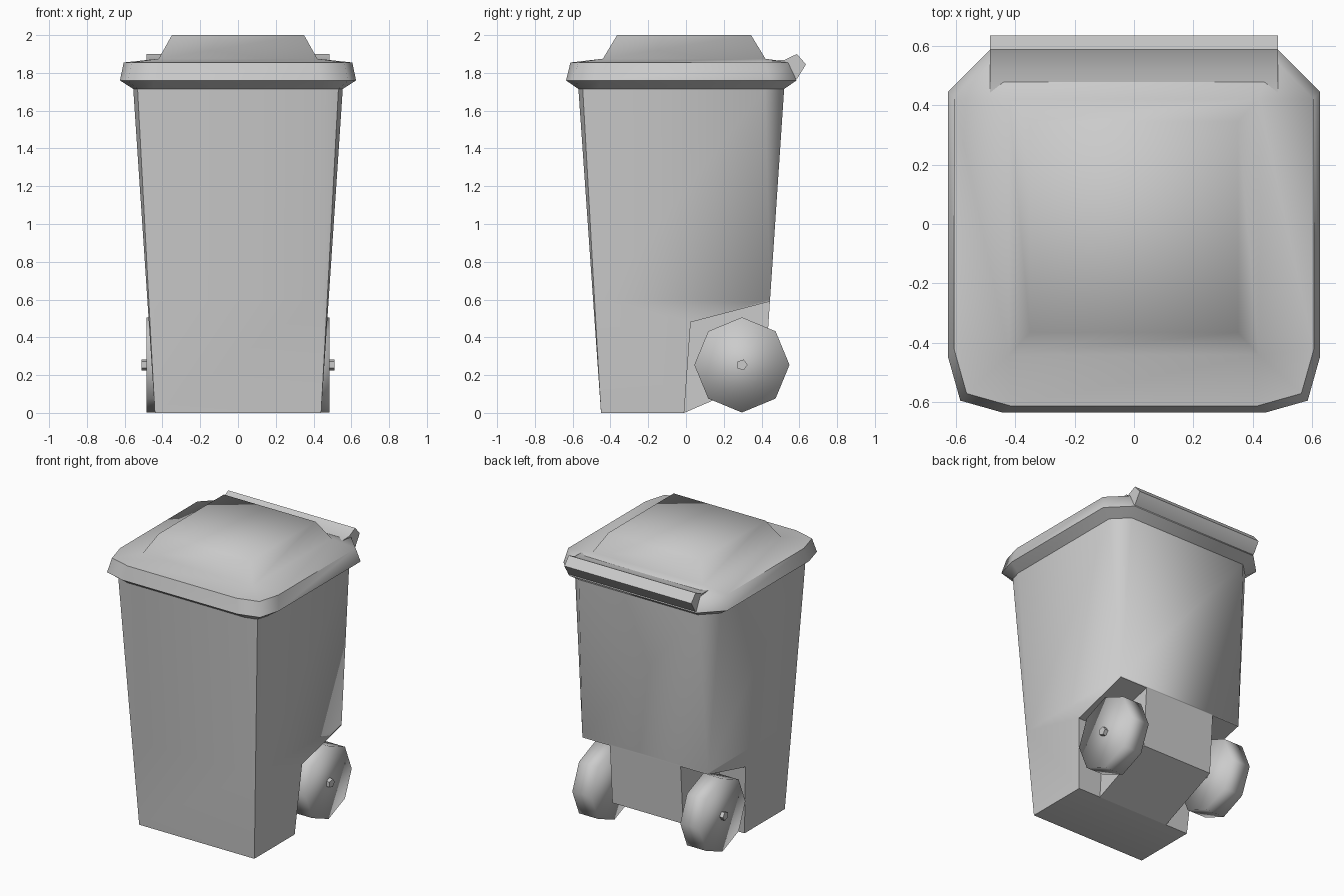
import bpy, bmesh, math

if "Cube" in bpy.data.objects:
    bpy.data.objects.remove(bpy.data.objects["Cube"])


def finish(name, bm, angle=65):
    bmesh.ops.recalc_face_normals(bm, faces=bm.faces)
    me = bpy.data.meshes.new(name)
    bm.to_mesh(me)
    bm.free()
    ob = bpy.data.objects.new(name, me)
    bpy.context.collection.objects.link(ob)
    if angle:
        smooth(ob, angle)
    return ob


def smooth(ob, angle):
    bpy.ops.object.select_all(action='DESELECT')
    ob.select_set(True)
    bpy.context.view_layer.objects.active = ob
    bpy.ops.object.shade_smooth_by_angle(angle=math.radians(angle))


def ring(z, w, front, back, cf, cb):
    # rectangle with rounded front corners (cf) and chamfered back corners (cb)
    half = [(w - cf, front), (w - .22 * cf, front + .22 * cf), (w, front + cf),
            (w, back - cb), (w - cb, back)]
    return [(x, y, z) for x, y in half + [(-x, y) for x, y in reversed(half)]]


def loft(rings, cap_bottom=True):
    bm = bmesh.new()
    loops = [[bm.verts.new(p) for p in r] for r in rings]
    for a, b in zip(loops, loops[1:]):
        for i in range(len(a)):
            j = (i + 1) % len(a)
            bm.faces.new((a[i], a[j], b[j], b[i]))
    if cap_bottom:
        bm.faces.new(loops[0][::-1])
    bm.faces.new(loops[-1])
    bmesh.ops.remove_doubles(bm, verts=bm.verts, dist=1e-4)
    return bm


def prism(profile, x0, x1):
    # (y, z) profile extruded along x
    return loft([[(x, y, z) for y, z in profile] for x in (x0, x1)])


def disc(radius, x0, x1, sides, y=.296, z=.254):
    step = 2 * math.pi / sides
    return prism([(y + radius * math.cos(i * step), z + radius * math.sin(i * step))
                  for i in range(sides)], x0, x1)


# Tapered body, corners sharp at the bottom and rounded at the top
body = finish("body", loft([
    ring(0, .44, -.45, .405, 0, 0),
    ring(.6, .48, -.492, .445, .035, 0),
    ring(1.72, .555, -.57, .52, .105, .1)]), None)

# Wheel wells and sloping underside
well = [(-.017, -.1), (.025, .48), (.7, .656), (.7, -.1)]
under = [(-.243, -.1), (-.01, 0), (.7, .305), (.7, -.1)]
for prof, x0, x1 in ((well, .27, .8), (well, -.8, -.27), (under, -.9, .9)):
    cutter = finish("cutter", prism(prof, x0, x1), None)
    cutter.hide_render = True
    mod = body.modifiers.new("cut", 'BOOLEAN')
    mod.operation = 'DIFFERENCE'
    mod.solver = 'EXACT'
    mod.object = cutter
    bpy.context.view_layer.objects.active = body
    bpy.ops.object.modifier_apply(modifier=mod.name)
    bpy.data.objects.remove(cutter)
smooth(body, 55)

# Lid with overhanging lip and raised centre
finish("lid", loft([
    ring(1.715, .555, -.57, .52, .105, .1),
    ring(1.76, .625, -.635, .585, .185, .14),
    ring(1.855, .605, -.612, .56, .19, .14),
    ring(1.875, .42, -.44, .42, 0, 0),
    ring(2.0, .35, -.365, .345, 0, 0)], False))

# Handle along the back of the lid
finish("handle", prism([(.42, 1.865), (.52, 1.868), (.587, 1.9), (.635, 1.845),
                        (.59, 1.772), (.52, 1.74)], -.485, .485), 60)

# Wheels and axle
for side, name in ((1, "right_wheel"), (-1, "left_wheel")):
    finish(name, disc(.252, side * .34, side * .485, 8), 180)
finish("axle", disc(.03, -.51, .51, 5), 30)
